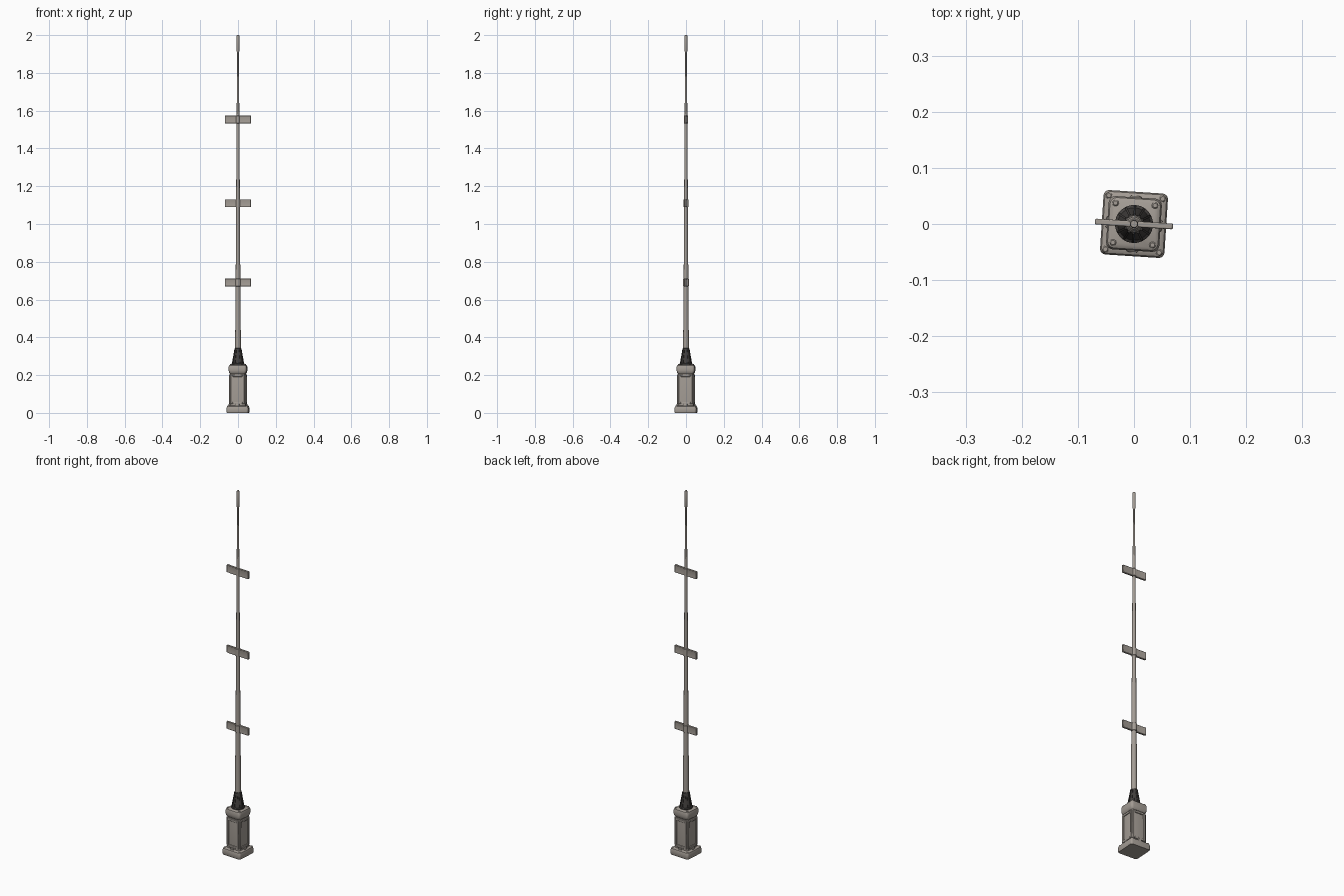
import bpy, bmesh, math
from mathutils import Matrix

if "Cube" in bpy.data.objects:
    bpy.data.objects.remove(bpy.data.objects["Cube"])

TURN = Matrix.Rotation(math.radians(-3.7), 4, 'Z')   # whole model is turned slightly


def material(name, c):
    m = bpy.data.materials.new(name)
    m.diffuse_color = (*c, 1)
    m.use_nodes = True
    m.node_tree.nodes["Principled BSDF"].inputs["Base Color"].default_value = m.diffuse_color
    return m


STONE = material("warm grey", (0.37, 0.335, 0.30))
DARK = material("dark grey", (0.055, 0.05, 0.047))


def finish(bm, name, mat, bevel=0, seg=2):
    bmesh.ops.recalc_face_normals(bm, faces=bm.faces)
    me = bpy.data.meshes.new(name)
    bm.to_mesh(me)
    bm.free()
    me.materials.append(mat)
    ob = bpy.data.objects.new(name, me)
    bpy.context.collection.objects.link(ob)
    ob.matrix_world = TURN
    if bevel:
        b = ob.modifiers.new("bevel", 'BEVEL')
        b.width, b.segments, b.limit_method = bevel, seg, 'ANGLE'
        b.angle_limit = math.radians(40)
    bpy.ops.object.select_all(action='DESELECT')
    bpy.context.view_layer.objects.active = ob
    ob.select_set(True)
    bpy.ops.object.shade_smooth_by_angle(angle=math.radians(35))
    return ob


def loft(name, mat, rings):
    """Capped skin through a list of equal-length point rings."""
    bm = bmesh.new()
    vs = [[bm.verts.new(p) for p in r] for r in rings]
    n = len(vs[0])
    for a, b in zip(vs, vs[1:]):
        for i in range(n):
            bm.faces.new((a[i], a[(i + 1) % n], b[(i + 1) % n], b[i]))
    bm.faces.new(vs[0][::-1])
    bm.faces.new(vs[-1])
    return finish(bm, name, mat)


def square_ring(h, z, r):
    pts = []
    for q in range(4):
        a0 = q * math.pi / 2
        s = a0 + math.pi / 4
        cx, cy = (h - r) * math.sqrt(2) * math.cos(s), (h - r) * math.sqrt(2) * math.sin(s)
        for k in range(5):
            a = a0 + k * math.pi / 8
            pts.append((cx + r * math.cos(a), cy + r * math.sin(a), z))
    return pts


def round_ring(r, z, n=20):
    return [(r * math.cos(t * math.tau / n), r * math.sin(t * math.tau / n), z) for t in range(n)]


def box(name, mat, size, loc, bevel, angle=0, inset=None):
    bm = bmesh.new()
    bmesh.ops.create_cube(bm, size=1)
    bmesh.ops.scale(bm, vec=size, verts=bm.verts)
    if inset:  # sunken panel on the two broad faces
        fs = [f for f in bm.faces if abs(f.normal.y) > 0.9]
        bmesh.ops.inset_individual(bm, faces=fs, thickness=inset, depth=-0.0015)
    bmesh.ops.translate(bm, vec=loc, verts=bm.verts)
    bmesh.ops.rotate(bm, matrix=Matrix.Rotation(angle, 3, 'Z'), verts=bm.verts)
    return finish(bm, name, mat, bevel)


# pedestal: plinth, neck, shaft and rounded cap
loft("plinth", STONE, [square_ring(h, z, 0.010) for h, z in
     ((0.056, 0), (0.0575, 0.003), (0.0575, 0.025), (0.055, 0.034), (0.049, 0.038))])
loft("pedestal_shaft", STONE, [square_ring(h, z, 0.009) for h, z in
     ((0.041, 0.036), (0.041, 0.050), (0.0415, 0.055), (0.0405, 0.195), (0.039, 0.212))])
loft("pedestal_cap", STONE, [square_ring(h, z, 0.012) for h, z in
     ((0.040, 0.207), (0.045, 0.213), (0.0475, 0.225), (0.0475, 0.242), (0.045, 0.251), (0.040, 0.255))])

# raised frames on the four pedestal sides, bolts on plinth and cap
for i in range(4):
    a = i * math.pi / 2
    for s in (-1, 1):
        box("panel_stile", STONE, (0.011, 0.008, 0.155), (s * 0.031, -0.041, 0.125), 0.002, a)
    for z in (0.052, 0.197):
        box("panel_rail", STONE, (0.052, 0.008, 0.012), (0, -0.041, z), 0.002, a)
    box("plinth_clasp", STONE, (0.020, 0.008, 0.014), (0, -0.046, 0.040), 0.002, a)
    d = a + math.pi / 4
    for r, z, name in ((0.050, 0.253, "cap_bolt"), (0.068, 0.034, "plinth_bolt")):
        bolt = loft(name, STONE, [round_ring(q, z + h, 10) for q, h in
                    ((0.006, -0.003), (0.006, 0.003), (0.004, 0.005))])
        bolt.matrix_world = TURN @ Matrix.Translation((r * math.cos(d), r * math.sin(d), 0))

# dark ribbed socket holding the pole
loft("socket", DARK, [round_ring(r, z, 24) for r, z in
     ((0.034, 0.252), (0.034, 0.260), (0.029, 0.264), (0.016, 0.342), (0.013, 0.344))])
bm = bmesh.new()
for i in range(12):
    a = i * math.tau / 12
    c, s = math.cos(a), math.sin(a)
    quads = []
    for w in (-0.002, 0.002):
        quads.append([bm.verts.new((r * c - w * s, r * s + w * c, z)) for r, z in
                      ((0.02, 0.258), (0.033, 0.258), (0.018, 0.342), (0.01, 0.342))])
    bm.faces.new(quads[0])
    bm.faces.new(quads[1][::-1])
    for k in range(4):
        j = (k + 1) % 4
        bm.faces.new((quads[0][j], quads[0][k], quads[1][k], quads[1][j]))
finish(bm, "socket_ribs", DARK)

# tapering pole with a thicker tip
POLE = ((0.0155, 0.33), (0.0125, 0.69), (0.0100, 1.11), (0.0075, 1.55), (0.0040, 1.91))
loft("pole", STONE, [round_ring(r, z) for r, z in POLE])
loft("pole_tip", STONE, [round_ring(r, z) for r, z in
     ((0.0045, 1.905), (0.0075, 1.915), (0.0075, 1.994), (0.006, 2.0))])

# three cross plates with collars
for z, r in ((0.69, 0.0150), (1.11, 0.0125), (1.553, 0.0105)):
    box("cross_plate", STONE, (0.139, 0.012, 0.042), (0, 0, z), 0.003, 0, 0.007)
    loft("plate_collar", STONE, [round_ring(q, z + h) for q, h in
         ((r - 0.002, -0.021), (r, -0.019), (r, 0.019), (r - 0.002, 0.021))])
